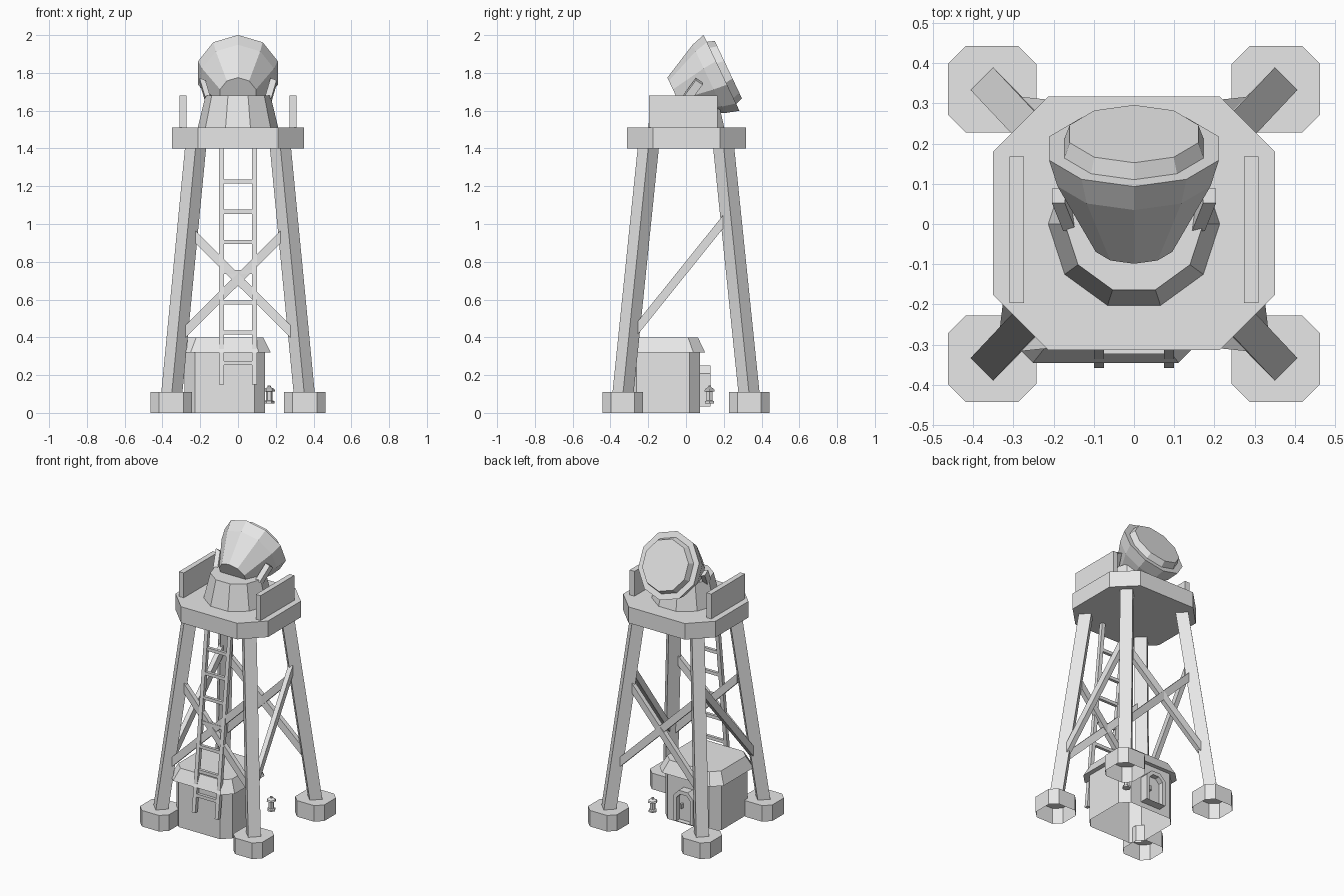
import bpy, bmesh
from math import sin, cos, pi, radians
from mathutils import Vector, Matrix

cube = bpy.data.objects.get("Cube")
if cube:
    bpy.data.objects.remove(cube)

grey = bpy.data.materials.new("plain_grey")
grey.use_nodes = True
GREY = (0.8, 0.8, 0.8, 1)
grey.diffuse_color = GREY
grey.node_tree.nodes["Principled BSDF"].inputs["Base Color"].default_value = GREY


def finish(name, bm):
    bmesh.ops.recalc_face_normals(bm, faces=bm.faces)
    mesh = bpy.data.meshes.new(name)
    bm.to_mesh(mesh)
    bm.free()
    mesh.materials.append(grey)
    obj = bpy.data.objects.new(name, mesh)
    bpy.context.collection.objects.link(obj)
    return obj


def loft(name, loops, bottom=True, top=True):
    """Skin a stack of equal-length point loops."""
    bm = bmesh.new()
    rings = [[bm.verts.new(p) for p in loop] for loop in loops]
    n = len(rings[0])
    for a, b in zip(rings, rings[1:]):
        for i in range(n):
            j = (i + 1) % n
            bm.faces.new((a[i], a[j], b[j], b[i]))
    if bottom:
        bm.faces.new(rings[0][::-1])
    if top:
        bm.faces.new(rings[-1])
    return finish(name, bm)


def octagon(cx, cy, hx, hy, c, z):
    """Rectangle with cut corners."""
    quarter = [(hx, hy - c), (hx - c, hy)]
    pts = quarter + [(-x, y) for x, y in quarter[::-1]]
    pts += [(-x, -y) for x, y in pts]
    return [(cx + x, cy + y, z) for x, y in pts]


def ring(r, z, n=10, phase=0.0, cx=0, cy=0):
    return [Vector((cx + r * cos(phase + 2 * pi * i / n),
                    cy + r * sin(phase + 2 * pi * i / n), z)) for i in range(n)]


def box(name, lo, hi):
    lo, hi = Vector(lo), Vector(hi)
    bm = bmesh.new()
    bmesh.ops.create_cube(bm, size=1)
    bm.transform(Matrix.Translation((lo + hi) / 2) @ Matrix.Diagonal((*(hi - lo), 1)))
    return finish(name, bm)


def beam(name, a, b, u, v):
    """Bar from a to b whose end cross-section is spanned by u and v."""
    a, b, u, v = map(Vector, (a, b, u, v))
    corners = (u + v, v - u, -u - v, u - v)
    return loft(name, [[p + c for c in corners] for p in (a, b)])


def leg_at(z):
    """Leg centre line in the positive quadrant."""
    return Vector((0.35, 0.333, 0.11)).lerp(Vector((0.225, 0.2, 1.4)), (z - 0.11) / 1.29)


# Footings and splayed legs
for sx, px in ((1, "left"), (-1, "right")):
    for sy, py in ((-1, "front"), (1, "back")):
        cx, cy = sx * 0.353, sy * 0.335
        loft(f"{py}_{px}_footing",
             [octagon(cx, cy, 0.11, 0.108, 0.045, z) for z in (0, 0.11)], bottom=False)
        flip = Vector((sx, sy, 1))
        beam(f"{py}_{px}_leg", leg_at(0.1) * flip, leg_at(1.41) * flip,
             (0.028, 0.028, 0), (0.028, -0.028, 0))

# Crossed braces on front and back, one diagonal on each side
for sy, py in ((-1, "front"), (1, "back")):
    for s, tag in ((1, "rising"), (-1, "falling")):
        beam(f"{py}_brace_{tag}",
             (-s * 0.28, sy * leg_at(0.43).y, 0.43), (s * 0.225, sy * leg_at(0.93).y, 0.93),
             (0, 0.016, 0), (0, 0, 0.033))
for sx, px in ((1, "left"), (-1, "right")):
    beam(f"{px}_side_brace", (sx * leg_at(0.45).x, -0.255, 0.45),
         (sx * leg_at(1.01).x, 0.195, 1.01), (0.016, 0, 0), (0, 0, 0.035))

# Platform and side panels
loft("platform", [octagon(0, 0.002, 0.35, 0.315, 0.137, z) for z in (1.4, 1.51)])
for sx, px in ((1, "left"), (-1, "right")):
    x = sx * 0.291
    box(f"{px}_panel", (x - 0.018, -0.197, 1.51), (x + 0.018, 0.168, 1.68))

# Lamp pedestal
loft("pedestal", [ring(0.213, 1.51), ring(0.172, 1.68)])

# Tilted lamp: profile of radius and distance along its axis
profile = [(0.1, -0.27), (0.2, -0.075), (0.222, 0), (0.182, 0), (0.168, 0.04)]
tilt = Matrix.Translation((0, 0.188, 1.80)) @ Matrix.Rotation(radians(-64.7), 4, 'X')
loft("lamp_head", [[tilt @ p for p in ring(r, d, phase=pi / 2)] for r, d in profile])

# Yoke arms holding the lamp
for sx, px in ((1, "left"), (-1, "right")):
    beam(f"{px}_yoke_arm", (sx * 0.16, 0.0, 1.66), (sx * 0.188, 0.07, 1.755),
         (0.016, 0, -0.006), (0, 0.018, -0.012))

# Ladder leaning against the front
foot, head = Vector((0, -0.345, 0.15)), Vector((0, -0.2, 1.4))
for sx, px in ((1, "left"), (-1, "right")):
    off = Vector((sx * 0.087, 0, 0))
    beam(f"{px}_ladder_rail", foot + off, head + off, (0.013, 0, 0), (0, 0.013, 0))
for i in range(7):
    p = foot.lerp(head, (0.265 + 0.16 * i - 0.15) / 1.25)
    box(f"ladder_rung_{i + 1}", p - Vector((0.08, 0.01, 0.011)), p + Vector((0.08, 0.01, 0.011)))

# Hut with overhanging hipped roof
hx, hy = -0.07, -0.122
loft("hut", [octagon(hx, hy, 0.212, 0.196, 0.055, z) for z in (0, 0.32)]
     + [octagon(hx, hy, 0.243, 0.223, 0.062, 0.32), octagon(hx, hy, 0.203, 0.185, 0.052, 0.40)],
     bottom=False)


# Arched doorway on the back of the hut
def arch(half, z0, z1, y):
    c = half * 0.55
    return [(hx - half, y, z0), (hx + half, y, z0), (hx + half, y, z1 - c),
            (hx + half - c, y, z1), (hx - half + c, y, z1), (hx - half, y, z1 - c)]


loft("door_frame", [arch(0.075, 0.035, 0.25, 0.06), arch(0.075, 0.035, 0.25, 0.13),
                    arch(0.052, 0.035, 0.225, 0.13), arch(0.052, 0.035, 0.225, 0.095)])
box("door_handle", (hx + 0.022, 0.09, 0.12), (hx + 0.036, 0.115, 0.15))

# Small lantern beside the hut
lantern = [(0.027, 0.05), (0.027, 0.062), (0.018, 0.066), (0.018, 0.112),
           (0.032, 0.115), (0.028, 0.126), (0.01, 0.136), (0.008, 0.145)]
loft("lantern", [ring(r, z, n=6, cx=0.165, cy=0.125) for r, z in lantern])
